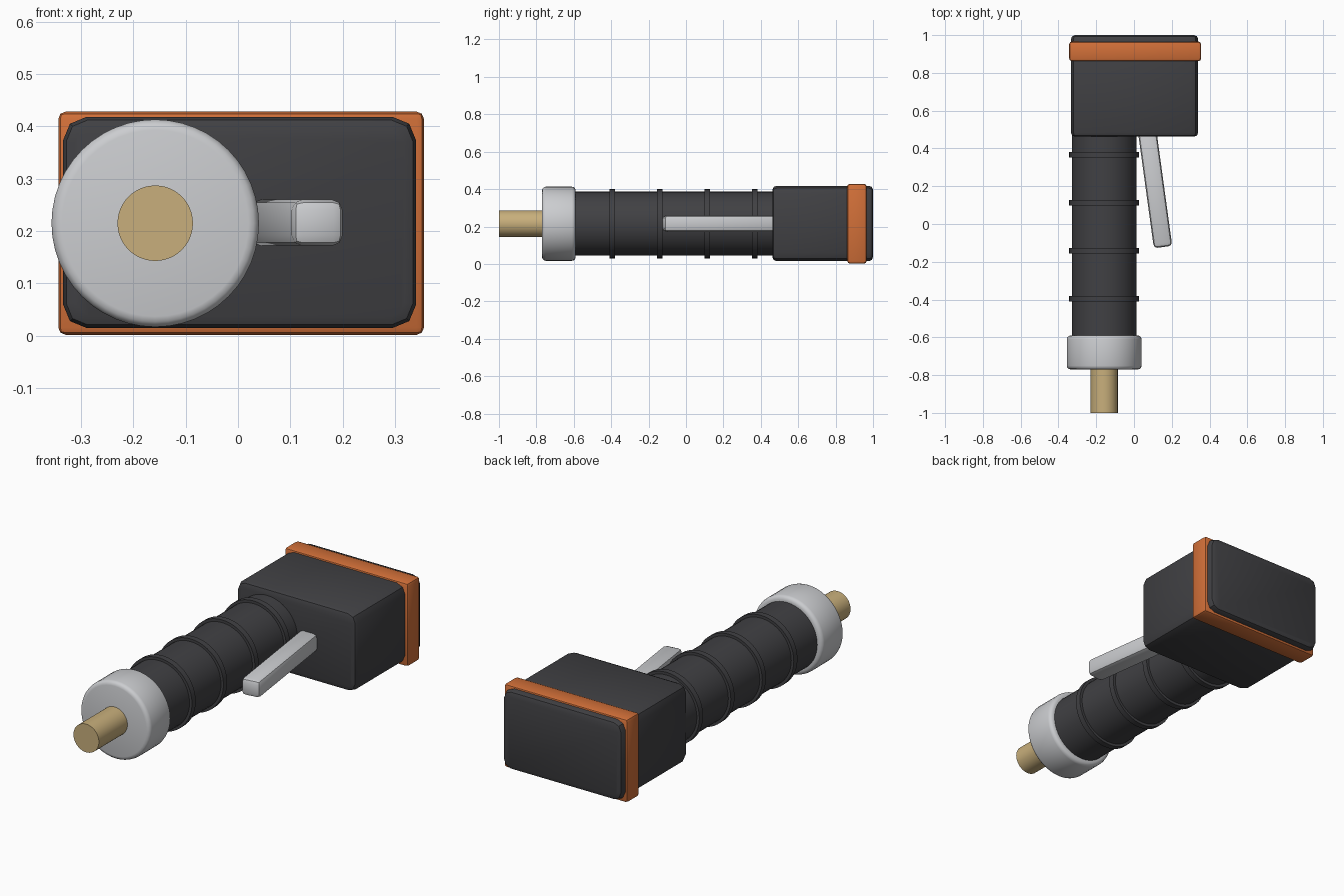
import bpy, math
from mathutils import Vector

if "Cube" in bpy.data.objects:
    bpy.data.objects.remove(bpy.data.objects["Cube"])

AX, AZ = -0.158, 0.215  # grip axis


def material(name, rgb):
    m = bpy.data.materials.new(name)
    m.diffuse_color = (*rgb, 1)
    m.use_nodes = True
    m.node_tree.nodes["Principled BSDF"].inputs["Base Color"].default_value = m.diffuse_color
    return m


DARK = material("dark grey", (0.052, 0.052, 0.057))
ORANGE = material("orange", (0.64, 0.16, 0.04))
SILVER = material("silver", (0.60, 0.61, 0.63))
TAN = material("tan", (0.58, 0.43, 0.20))


def bevel(ob, width, segments):
    mod = ob.modifiers.new("bevel", 'BEVEL')
    mod.width, mod.segments = width, segments
    mod.limit_method = 'ANGLE'
    mod.angle_limit = math.radians(50)
    bpy.ops.object.modifier_apply(modifier=mod.name)


def finish(ob, name, mat):
    ob.name = name
    ob.data.materials.append(mat)
    bpy.ops.object.shade_smooth_by_angle(angle=math.radians(32))
    return ob


def tube(name, mat, radius, y0, y1, edge=0):
    bpy.ops.mesh.primitive_cylinder_add(
        vertices=48, radius=radius, depth=y1 - y0,
        location=(AX, (y0 + y1) / 2, AZ), rotation=(math.pi / 2, 0, 0))
    ob = bpy.context.object
    if edge:
        bevel(ob, edge, 3)
    return finish(ob, name, mat)


def box(name, mat, lo, hi, edge, corner=0, turn=0):
    lo, hi = Vector(lo), Vector(hi)
    bpy.ops.mesh.primitive_cube_add(size=1, location=(lo + hi) / 2)
    ob = bpy.context.object
    ob.scale = hi - lo
    bpy.ops.object.transform_apply(location=False, rotation=False, scale=True)
    if corner:
        # round the four edges that run front to back
        attr = ob.data.attributes.new("bevel_weight_edge", 'FLOAT', 'EDGE')
        for e in ob.data.edges:
            a, b = (ob.data.vertices[i].co for i in e.vertices)
            attr.data[e.index].value = float(abs(a.y - b.y) > 0.01)
        mod = ob.modifiers.new("corners", 'BEVEL')
        mod.width, mod.segments, mod.limit_method = corner, 2, 'WEIGHT'
        bpy.ops.object.modifier_apply(modifier=mod.name)
    bevel(ob, edge, 2)
    ob.rotation_euler.z = turn
    return finish(ob, name, mat)


# Grip with raised rings, end collar and spigot
tube("grip", DARK, 0.171, -0.62, 0.50)
for i in range(4):
    y = 0.367 - i * 0.254
    tube(f"grip_ring_{i + 1}", DARK, 0.185, y - 0.015, y + 0.015)
tube("end_collar", SILVER, 0.198, -0.77, -0.59, 0.02)
tube("spigot", TAN, 0.072, -1.0, -0.74)

# Head block and the band around its back
box("head", DARK, (-0.334, 0.462, 0.015), (0.340, 1.0, 0.418), 0.022, 0.045)
box("head_band", ORANGE, (-0.343, 0.862, 0.002), (0.355, 0.966, 0.428), 0.014)

# Slanted lever, running from inside the head towards the collar
box("lever", SILVER, (0.060, -0.125, 0.172), (0.158, 0.535, 0.260), 0.02,
    turn=math.radians(7.8))
